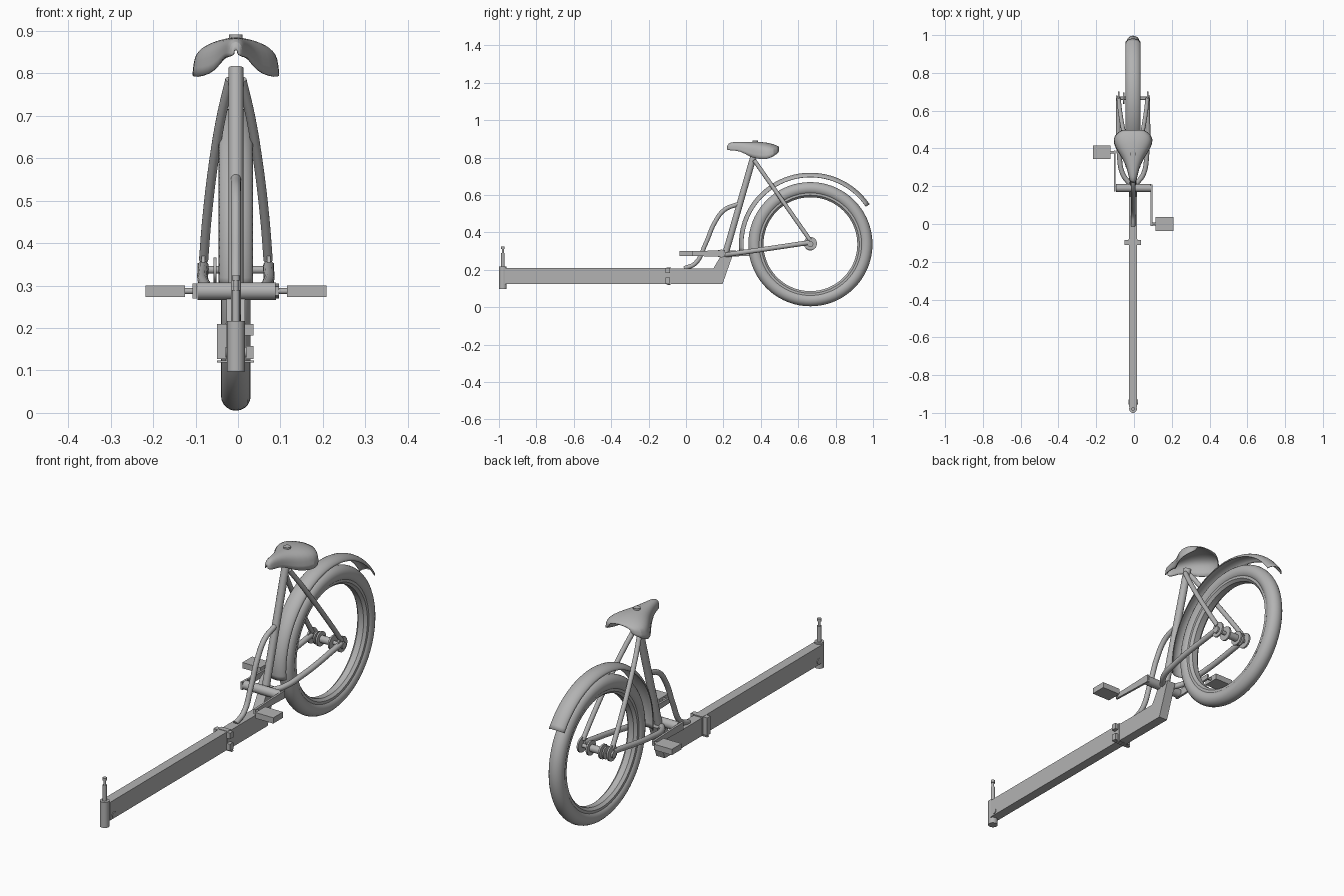
import bpy, bmesh
from math import sin, cos, pi, radians
from mathutils import Vector

if "Cube" in bpy.data.objects:
    bpy.data.objects.remove(bpy.data.objects["Cube"], do_unlink=True)

X = -0.005                 # centre plane of the frame
AXLE = Vector((X, 0.665, 0.337))

grey = bpy.data.materials.new("plain_grey")
grey.use_nodes = True
grey.diffuse_color = (0.45, 0.45, 0.45, 1)
grey.node_tree.nodes["Principled BSDF"].inputs["Base Color"].default_value = (0.45, 0.45, 0.45, 1)


def finish(name, bm, thickness=0, subdivide=0):
    bmesh.ops.remove_doubles(bm, verts=bm.verts, dist=0.0002)
    bmesh.ops.recalc_face_normals(bm, faces=bm.faces)
    mesh = bpy.data.meshes.new(name)
    bm.to_mesh(mesh)
    bm.free()
    mesh.materials.clear()
    mesh.materials.append(grey)
    obj = bpy.data.objects.new(name, mesh)
    bpy.context.collection.objects.link(obj)
    bpy.ops.object.select_all(action='DESELECT')
    obj.select_set(True)
    bpy.context.view_layer.objects.active = obj
    bpy.ops.object.shade_smooth_by_angle(angle=radians(35))
    if subdivide:
        mod = obj.modifiers.new("smooth", 'SUBSURF')
        mod.levels = mod.render_levels = subdivide
    if thickness:
        obj.modifiers.new("thickness", 'SOLIDIFY').thickness = thickness
    return obj


def tube(name, points, radius):
    """Round capped tube through points given relative to the centre plane."""
    curve = bpy.data.curves.new(name, 'CURVE')
    curve.dimensions = '3D'
    curve.bevel_depth = radius
    curve.bevel_resolution = 5
    curve.use_fill_caps = True
    curve.resolution_u = 1 if len(points) == 2 else 8
    spline = curve.splines.new('BEZIER')
    spline.bezier_points.add(len(points) - 1)
    for bp, p in zip(spline.bezier_points, points):
        bp.co = (p[0] + X, p[1], p[2])
        bp.handle_left_type = bp.handle_right_type = 'AUTO'
    temp = bpy.data.objects.new(name + "_path", curve)
    bpy.context.collection.objects.link(temp)
    deps = bpy.context.evaluated_depsgraph_get()
    mesh = bpy.data.meshes.new_from_object(temp.evaluated_get(deps))
    bm = bmesh.new()
    bm.from_mesh(mesh)
    bpy.data.objects.remove(temp, do_unlink=True)
    bpy.data.meshes.remove(mesh)
    return finish(name, bm)


def rod(name, x0, x1, y, z, radius):
    return tube(name, [(x0, y, z), (x1, y, z)], radius)


def slab(name, outline, x0, x1):
    """Side profile of (y, z) points extruded across x."""
    bm = bmesh.new()
    face = bm.faces.new([bm.verts.new((x0 + X, y, z)) for y, z in outline])
    new = bmesh.ops.extrude_face_region(bm, geom=[face])["geom"]
    verts = [v for v in new if isinstance(v, bmesh.types.BMVert)]
    bmesh.ops.translate(bm, verts=verts, vec=(x1 - x0, 0, 0))
    return finish(name, bm)


def box(name, x0, x1, y0, y1, z0, z1):
    return slab(name, [(y0, z0), (y1, z0), (y1, z1), (y0, z1)], x0, x1)


def loft(rings, closed):
    """Bridge equal rows of points with quads."""
    bm = bmesh.new()
    rows = [[bm.verts.new(p) for p in ring] for ring in rings]
    n = len(rows[0])
    for a, b in zip(rows, rows[1:]):
        for i in range(n if closed else n - 1):
            j = (i + 1) % n
            bm.faces.new((a[i], a[j], b[j], b[i]))
    return bm


def lathe(name, profile, start=0, end=360, steps=72, closed=True, thickness=0):
    """Turn an (x, radius) profile about the wheel axle."""
    rings = []
    for k in range(steps + 1):
        a = radians(start + (end - start) * k / steps)
        rings.append([AXLE + Vector((x, r * cos(a), r * sin(a))) for x, r in profile])
    return finish(name, loft(rings, closed), thickness)


# Wheel and mudguard
circle = [2 * pi * i / 20 for i in range(20)]
lathe("tyre", [(0.035 * sin(a), 0.297 + 0.035 * cos(a)) for a in circle])
lathe("rim", [(-0.026, 0.276), (-0.026, 0.262), (-0.014, 0.251),
              (0.014, 0.251), (0.026, 0.262), (0.026, 0.276)])
arch = [radians(-80 + 16 * i) for i in range(11)]
lathe("mudguard", [(0.041 * sin(a), 0.354 + 0.028 * cos(a)) for a in arch],
      34, 186, 48, closed=False, thickness=0.003)

# Hub
hy, hz = AXLE.y, AXLE.z
rod("axle", -0.09, 0.09, hy, hz, 0.009)
rod("hub_barrel", -0.035, 0.035, hy, hz, 0.017)
for s, side in ((-1, "right"), (1, "left")):
    rod(side + "_hub_flange", s * 0.028, s * 0.036, hy, hz, 0.034)
    rod(side + "_axle_nut", s * 0.082, s * 0.09, hy, hz, 0.016)
    rod(side + "_dropout", s * 0.073, s * 0.081, hy, hz + 0.004, 0.036)
rod("sprocket", -0.053, -0.046, hy, hz, 0.03)

# Front beam with its head tube, pin and bolt
box("front_beam", -0.022, 0.022, -0.97, -0.1, 0.125, 0.21)
tube("head_tube", [(0, -0.979, 0.097), (0, -0.979, 0.217)], 0.021)
for name, z0, z1, r in (("pin", 0.215, 0.29, 0.0095), ("pin_neck", 0.29, 0.312, 0.006),
                        ("pin_head", 0.312, 0.324, 0.0095)):
    tube(name, [(0, -0.979, z0), (0, -0.979, z1)], r)
rod("beam_bolt", -0.025, 0.025, -0.943, 0.143, 0.013)

# Folding joint
box("joint_plate", -0.024, 0.024, -0.104, -0.08, 0.122, 0.212)
box("joint_latch", -0.044, -0.02, -0.112, -0.086, 0.127, 0.21)
for name, z0, z1 in (("lower_knuckle", 0.127, 0.158), ("upper_knuckle", 0.182, 0.21)):
    box(name, 0.02, 0.041, -0.11, -0.086, z0, z1)
box("joint_flange", -0.045, 0.043, -0.1, -0.086, 0.119, 0.123)

# Rear beam with its upturned end, seat tube and brace
slab("rear_beam", [(-0.085, 0.123), (0.195, 0.123), (0.252, 0.285), (0.192, 0.285),
                   (0.146, 0.207), (-0.085, 0.207)], -0.022, 0.022)
tube("seat_tube", [(0, 0.205, 0.265), (0, 0.363, 0.813)], 0.0175)
tube("brace_tube", [(0, -0.01, 0.207), (0, 0.05, 0.235), (0, 0.105, 0.34),
                    (0, 0.155, 0.455), (0, 0.205, 0.52), (0, 0.28, 0.552)], 0.012)

# Stays on both sides
for s, side in ((-1, "right"), (1, "left")):
    heights = ((0.014, 0.785), (0.034, 0.7), (0.051, 0.6), (0.068, 0.46), (0.076, 0.36))
    tube(side + "_seat_stay", [(s * x, 0.365 + (0.785 - z) * 0.7, z) for x, z in heights], 0.011)
    tube(side + "_chain_stay", [(s * 0.02, 0.215, 0.28), (s * 0.055, 0.265, 0.288),
                                (s * 0.073, 0.37, 0.303), (s * 0.077, 0.66, 0.346)], 0.013)

# Cranks and pedals
by, bz = 0.19, 0.287
rod("bottom_bracket", -0.09, 0.095, by, bz, 0.021)
for s, side in ((-1, "right"), (1, "left")):
    end = by - s * 0.19
    slab(side + "_crank", [(by + s * 0.018, bz - 0.018), (end - s * 0.01, bz - 0.011),
                           (end - s * 0.01, bz + 0.011), (by + s * 0.018, bz + 0.018)],
         s * 0.092, s * 0.102)
    rod(side + "_pedal_spindle", s * 0.1, s * 0.125, end, bz, 0.007)
    box(side + "_pedal", s * 0.12, s * 0.213, end - 0.036, end + 0.036, 0.273, 0.3)

# Saddle shell: y, half width, crown height, rim height
stations = [(0.218, 0.006, 0.856, 0.844), (0.226, 0.016, 0.876, 0.84),
            (0.245, 0.022, 0.883, 0.838), (0.29, 0.031, 0.885, 0.836),
            (0.34, 0.052, 0.885, 0.805), (0.38, 0.08, 0.885, 0.793),
            (0.43, 0.107, 0.882, 0.79), (0.47, 0.1, 0.872, 0.807), (0.497, 0.06, 0.859, 0.828)]
sweep = [radians(-90 + 15 * i) for i in range(13)]
rows = [[(X + w * sin(a), y, rim + (top - rim) * max(cos(a), 0) ** 0.55) for a in sweep]
        for y, w, top, rim in stations]
finish("saddle", loft(rows, False), thickness=0.004, subdivide=1)
tube("saddle_bolt", [(0, 0.37, 0.88), (0, 0.37, 0.891)], 0.016)
